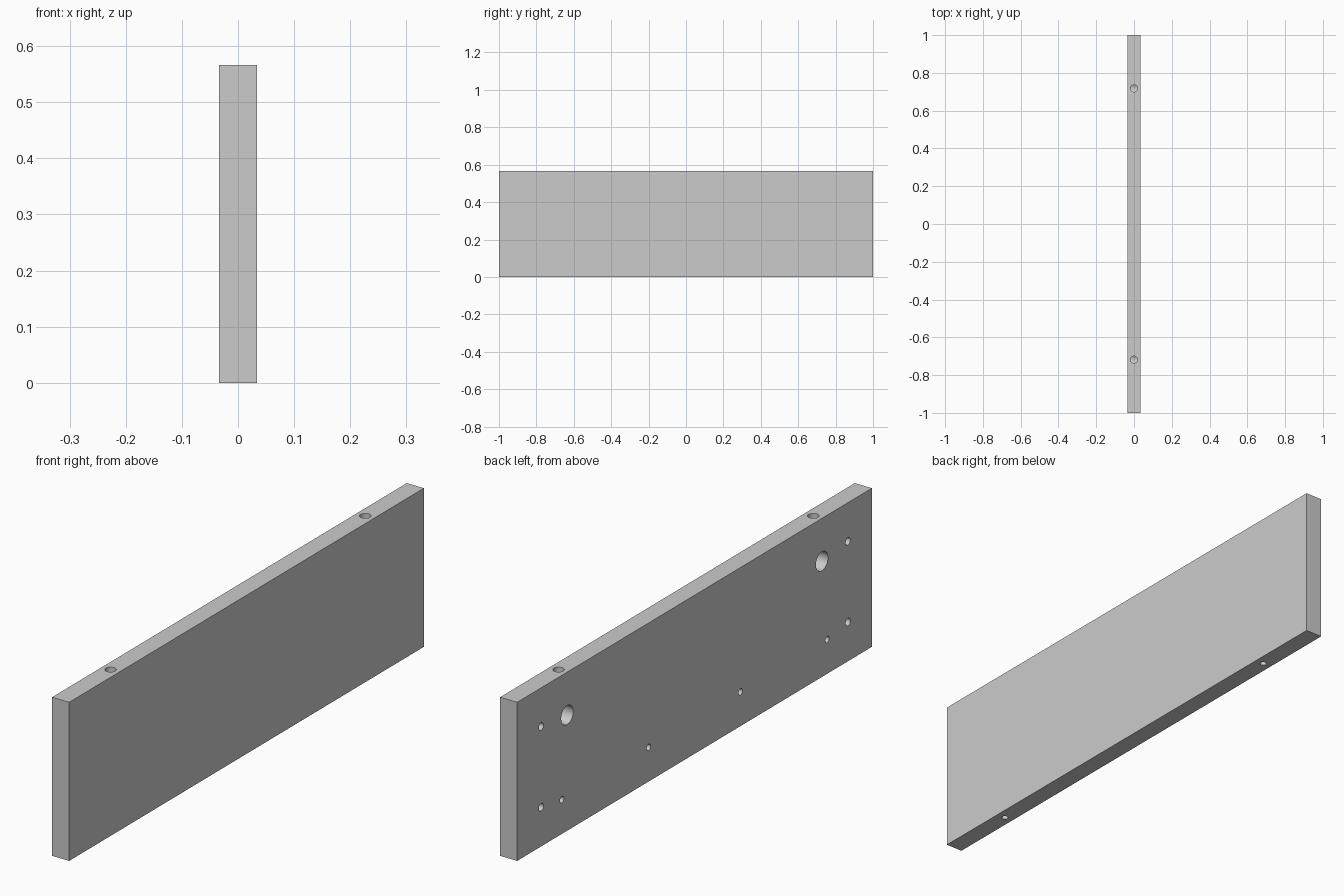
import bpy
from math import pi
from mathutils import Vector

if "Cube" in bpy.data.objects:
    bpy.data.objects.remove(bpy.data.objects["Cube"])

T, L, H = 0.0675, 2.0, 0.566   # thickness, length, height

# Board
bpy.ops.mesh.primitive_cube_add(size=1, location=(0, 0, H / 2))
board = bpy.context.object
board.name = "drawer_side_board"
board.scale = (T, L, H)
bpy.ops.object.transform_apply(location=True, rotation=False, scale=True)


def drill(entry, direction, radius, depth):
    """Cut a blind round hole from a surface point along a direction."""
    d = Vector(direction)
    over = 0.02
    centre = Vector(entry) + d * (depth - over) / 2
    bpy.ops.mesh.primitive_cylinder_add(
        vertices=32, radius=radius, depth=depth + over, location=centre,
        rotation=d.to_track_quat('Z', 'Y').to_euler())
    cutter = bpy.context.object
    cutter.hide_render = True
    mod = board.modifiers.new("hole", 'BOOLEAN')
    mod.operation = 'DIFFERENCE'
    mod.solver = 'EXACT'
    mod.object = cutter
    bpy.context.view_layer.objects.active = board
    bpy.ops.object.modifier_apply(modifier=mod.name)
    bpy.data.objects.remove(cutter, do_unlink=True)


# Holes in the inner face: (y, z, radius, depth), mirrored in y
face_holes = [
    (0.718, 0.413, 0.034, 0.054),    # cam lock
    (0.865, 0.428, 0.0133, 0.05),    # upper end hole
    (0.865, 0.140, 0.0133, 0.05),    # lower end hole
    (0.748, 0.122, 0.0113, 0.05),    # outer rail hole
    (0.259, 0.122, 0.0113, 0.05),    # inner rail hole
]
for s in (-1, 1):
    for y, z, r, depth in face_holes:
        drill((-T / 2, s * y, z), (1, 0, 0), r, depth)
    # Bolt bore from the top edge into the cam, and dowel hole underneath
    drill((0, s * 0.718, H), (0, 0, -1), 0.0187, H - 0.413)
    drill((0, s * 0.718, 0), (0, 0, 1), 0.0113, 0.1)

# Smooth bores, sharp board edges
bpy.ops.object.select_all(action='DESELECT')
board.select_set(True)
bpy.context.view_layer.objects.active = board
bpy.ops.object.shade_smooth_by_angle(angle=pi / 6)
